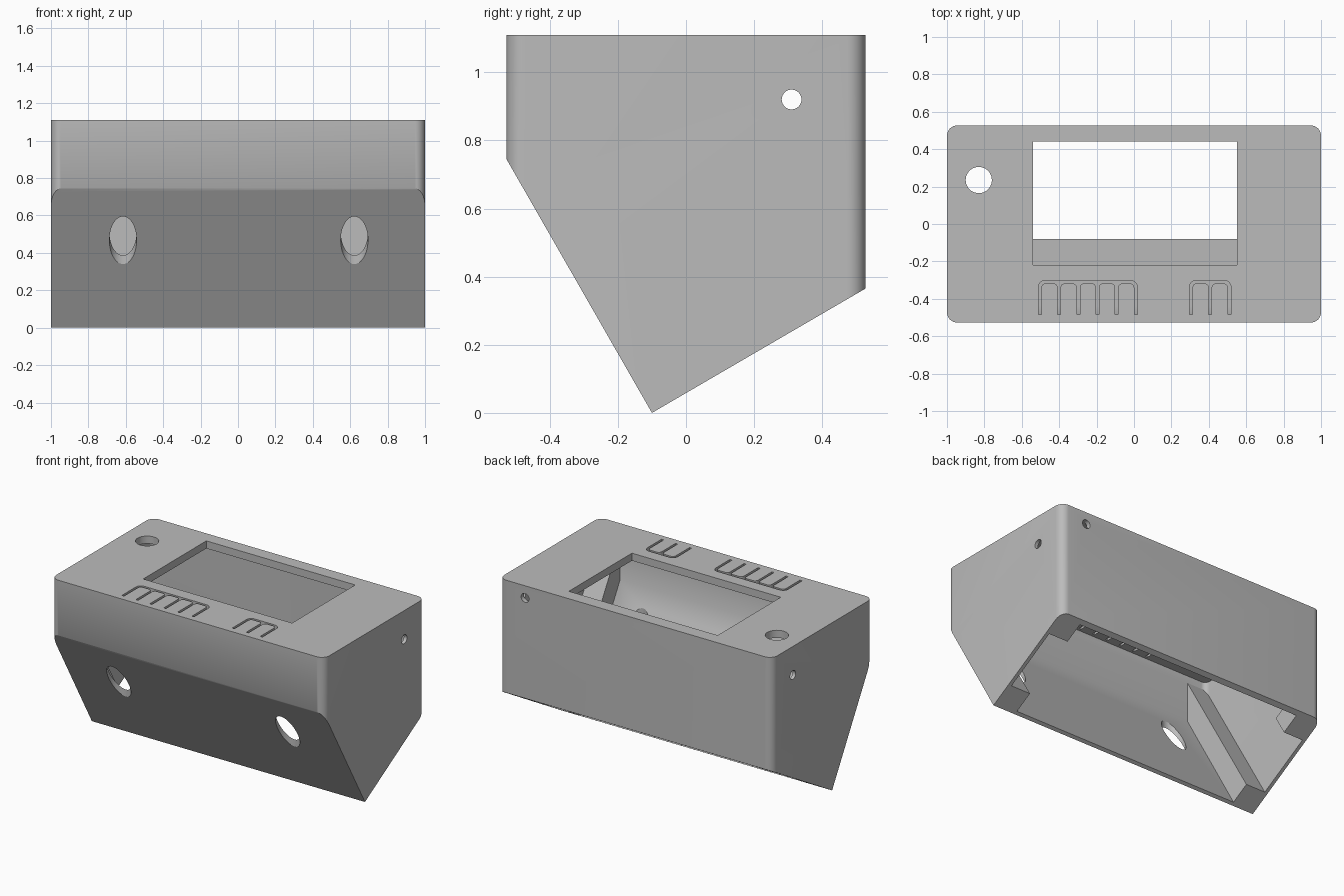
import bpy, bmesh, math
from mathutils import Vector, Matrix

if "Cube" in bpy.data.objects:
    bpy.data.objects.remove(bpy.data.objects["Cube"])

W, D, H = 1.0, 0.527, 1.11       # half width, half depth, height
KEEL_Y, FOLD_Z, BACK_Z = -0.1, 0.745, 0.365
WALL, ROOF = 0.023, 0.05
TILT = math.atan2(BACK_Z, D - KEEL_Y)
FRONT_N = Vector((0, -FOLD_Z, -(D + KEEL_Y))).normalized()
BACK_N = Vector((0, math.sin(TILT), -math.cos(TILT)))

grey = bpy.data.materials.new("plain grey")
grey.use_nodes = True
grey.diffuse_color = (0.5, 0.5, 0.5, 1)
grey.node_tree.nodes["Principled BSDF"].inputs["Base Color"].default_value = (0.5, 0.5, 0.5, 1)


def finish(bm, name):
    bmesh.ops.recalc_face_normals(bm, faces=bm.faces)
    mesh = bpy.data.meshes.new(name)
    bm.to_mesh(mesh)
    bm.free()
    mesh.materials.append(grey)
    ob = bpy.data.objects.new(name, mesh)
    bpy.context.collection.objects.link(ob)
    return ob


def box(name, lo, hi, radius=0, back_only=False, planes=(), matrix=None):
    """Box with rounded vertical edges, trimmed by planes."""
    bm = bmesh.new()
    bmesh.ops.create_cube(bm, size=1)
    lo, hi = Vector(lo), Vector(hi)
    for v in bm.verts:
        v.co = Vector(((lo[i] + hi[i]) / 2 + v.co[i] * (hi[i] - lo[i]) for i in range(3)))
    if radius:
        edges = [e for e in bm.edges
                 if abs(e.verts[0].co.z - e.verts[1].co.z) > 1e-4
                 and not (back_only and e.verts[0].co.y < (lo.y + hi.y) / 2)]
        bmesh.ops.bevel(bm, geom=edges, offset=radius, segments=8, profile=0.5, affect='EDGES')
    for point, normal in planes:
        bmesh.ops.bisect_plane(bm, geom=bm.verts[:] + bm.edges[:] + bm.faces[:],
                               plane_co=point, plane_no=normal, clear_outer=True)
        bmesh.ops.holes_fill(bm, edges=[e for e in bm.edges if e.is_boundary], sides=0)
    if matrix:
        bm.transform(matrix)
    return finish(bm, name)


def rod(name, centre, radius, length, axis='Z'):
    bm = bmesh.new()
    bmesh.ops.create_cone(bm, cap_ends=True, segments=40, radius1=radius, radius2=radius, depth=length)
    turn = {'X': Matrix.Rotation(math.pi / 2, 4, 'Y'),
            'Y': Matrix.Rotation(math.pi / 2, 4, 'X'), 'Z': Matrix()}[axis]
    bm.transform(Matrix.Translation(centre) @ turn)
    return finish(bm, name)


def cut(target, cutter):
    mod = target.modifiers.new("cut", 'BOOLEAN')
    mod.operation, mod.solver, mod.object = 'DIFFERENCE', 'EXACT', cutter
    bpy.context.view_layer.objects.active = target
    bpy.ops.object.modifier_apply(modifier=mod.name)
    bpy.data.objects.remove(cutter)


# Outer housing: rounded block trimmed by the two sloping faces
keel = Vector((0, KEEL_Y, 0))
housing = box("housing", (-W, -D, -0.1), (W, D, H), 0.055,
              planes=[(keel, FRONT_N), (keel, BACK_N)])

# Interior, open through the sloping underside
cavity = box("cavity", (WALL - W, WALL - D, -0.3), (W - WALL, D - WALL - 0.007, H - ROOF), 0.035,
             planes=[(keel - FRONT_N * WALL, FRONT_N)])

# Corner posts: long along the front slope, short lugs at the back
frame = Matrix.Translation(keel) @ Matrix.Rotation(TILT, 4, 'X')
span = math.hypot(D - KEEL_Y, BACK_Z)
for side in (-1, 1):
    x0, x1 = sorted((side * 0.835, side * 1.1))
    for lo, hi, height in ((-0.2, 0.16, 1.5), (span - 0.165, span + 0.3, 0.15)):
        cut(cavity, box("post", (x0, lo, -0.6), (x1, hi, height), matrix=frame))
cut(housing, cavity)

# Display window and round holes
cut(housing, box("window", (-0.54, -0.22, 1.0), (0.55, 0.44, 1.2)))
cut(housing, rod("dial_hole", (-0.83, 0.235, H), 0.07, 0.3))
cut(housing, rod("side_hole", (0, 0.31, 0.92), 0.029, 2.4, 'X'))
cut(housing, rod("back_hole", (0.81, D, 1.03), 0.029, 0.2, 'Y'))
for x in (-0.615, 0.622):
    cut(housing, rod("front_hole", (x, -0.368, 0.4), 0.073, 0.9))

# Slits that free the push tabs
SLIT, PITCH = 0.016, 0.1025
for start, count in ((-0.503, 5), (0.305, 2)):
    end = start + count * PITCH
    slits = box("slits", (start - SLIT / 2, -0.485, 1.0), (end + SLIT / 2, -0.302, 1.2), 0.035, True)
    for i in range(count):
        left = start + i * PITCH + SLIT / 2
        cut(slits, box("tab", (left, -0.6, 0.9), (left + PITCH - SLIT, -0.302 - SLIT, 1.3), 0.022, True))
    cut(housing, slits)

bpy.ops.object.select_all(action='DESELECT')
housing.select_set(True)
bpy.context.view_layer.objects.active = housing
bpy.ops.object.shade_smooth_by_angle(angle=math.radians(30))
